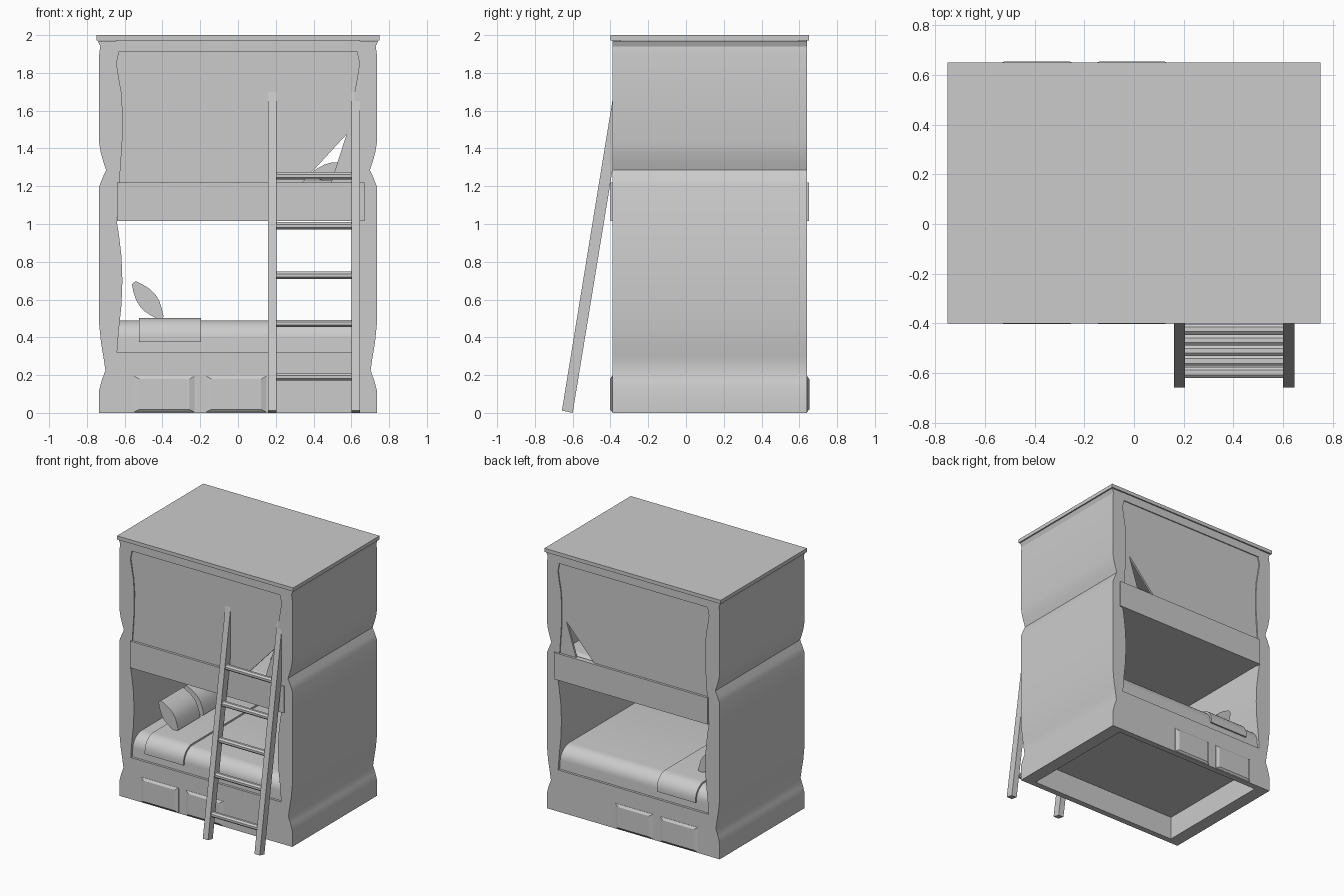
import bpy, bmesh, math
from mathutils import Matrix, Vector

if "Cube" in bpy.data.objects:
    bpy.data.objects.remove(bpy.data.objects["Cube"])

Y0, Y1 = -0.39, 0.64          # body front and back
YC = (Y0 + Y1) / 2


def finish(name, bm, smooth=False):
    bmesh.ops.recalc_face_normals(bm, faces=bm.faces[:])
    me = bpy.data.meshes.new(name)
    bm.to_mesh(me)
    bm.free()
    ob = bpy.data.objects.new(name, me)
    bpy.context.collection.objects.link(ob)
    if smooth:
        bpy.ops.object.select_all(action='DESELECT')
        ob.select_set(True)
        bpy.context.view_layer.objects.active = ob
        bpy.ops.object.shade_smooth_by_angle(angle=math.radians(30))
    return ob


def prism(name, pts, axis, a, b, smooth=False):
    """Extrude a 2D outline: axis 'y' takes (x, z) points, axis 'x' takes (y, z)."""
    bm = bmesh.new()
    place = (lambda p, d: (p[0], d, p[1])) if axis == 'y' else (lambda p, d: (d, p[0], p[1]))
    face = bm.faces.new([bm.verts.new(place(p, a)) for p in pts])
    ext = bmesh.ops.extrude_face_region(bm, geom=[face])
    move = Vector((0, b - a, 0)) if axis == 'y' else Vector((b - a, 0, 0))
    bmesh.ops.translate(bm, verts=[v for v in ext['geom'] if isinstance(v, bmesh.types.BMVert)], vec=move)
    return finish(name, bm, smooth)


def box(name, x0, x1, y0, y1, z0, z1):
    return prism(name, [(x0, z0), (x1, z0), (x1, z1), (x0, z1)], 'y', y0, y1)


def both_faces(name, fn):
    """Build a part at the front and its mirror at the back."""
    fn("front_" + name, lambda y: y)
    fn("back_" + name, lambda y: 2 * YC - y)


def rounded(y0, y1, z0, z1, r, n=8):
    """Bed cross-section, rounded along both top edges."""
    arc = lambda c, s: [(c + r * math.cos(s + i * math.pi / 2 / n), z1 - r + r * math.sin(s + i * math.pi / 2 / n))
                        for i in range(n + 1)]
    return [(y0, z0), (y1, z0)] + arc(y1 - r, 0) + arc(y0 + r, math.pi / 2)


# wavy side walls
outer = [(.735, 0), (.735, .12), (.722, .17), (.702, .225), (.713, .30), (.725, .37), (.735, .47),
         (.735, 1.20), (.719, 1.24), (.698, 1.286), (.713, 1.33), (.727, 1.38), (.735, 1.43),
         (.735, 1.90), (.729, 1.94), (.742, 1.97)]
inner = [(.632, 1.97), (.632, 1.90), (.643, 1.85), (.632, 1.78), (.618, 1.70), (.611, 1.60), (.612, 1.45),
         (.622, 1.30), (.635, 1.12), (.643, 1.02), (.630, .94), (.617, .83), (.612, .70), (.617, .57),
         (.632, .43), (.64, .32), (.635, 0)]
for side, s in (("left", -1), ("right", 1)):
    prism(side + "_wall", [(s * x, z) for x, z in outer + inner], 'y', Y0, Y1, True)

# roof board
box("roof", -.75, .75, -.40, .65, 1.972, 2.0)

# lower skirt, header and guard rail, front and back
both_faces("skirt", lambda n, f: box(n, -.645, .645, f(Y0), f(Y0 + .045), 0, .32))
both_faces("header", lambda n, f: box(n, -.645, .645, f(Y0), f(Y0 + .045), 1.91, 1.975))
both_faces("guard_rail", lambda n, f: box(n, -.64, .67, f(-.40), f(-.36), 1.015, 1.22))

# curtains with a narrow open slit
curtain = [(-.65, 1.15), (.276, 1.15), (.575, 1.475), (.47, 1.15), (.65, 1.15), (.65, 1.93), (-.65, 1.93)]
both_faces("curtain", lambda n, f: prism(n, curtain, 'y', f(-.382), f(-.367)))


# bevelled drawer fronts
def drawer(name, f, x0, x1):
    bm = bmesh.new()
    rings = []
    for y, d in ((-.385, 0), (-.392, 0), (-.403, .028)):
        rings.append([bm.verts.new((x, f(y), z)) for x, z in
                      ((x0 + d, .005 + d * .5), (x1 - d, .005 + d * .5), (x1 - d, .195 - d * .6), (x0 + d, .195 - d * .6))])
    for a, b in zip(rings, rings[1:]):
        for i in range(4):
            bm.faces.new((a[i], a[(i + 1) % 4], b[(i + 1) % 4], b[i]))
    bm.faces.new(rings[0])
    bm.faces.new(rings[-1])
    finish(name, bm)


for i, (x0, x1) in enumerate(((-.55, -.23), (-.168, .15))):
    both_faces("drawer_%d" % i, lambda n, f: drawer(n, f, x0, x1))

# mattresses and folded sheet
prism("lower_mattress", rounded(-.372, .622, .18, .49, .10), 'x', -.64, .64, True)
prism("folded_sheet", rounded(-.384, .634, .375, .503, .105), 'x', -.525, -.195, True)
box("upper_deck", -.64, .64, -.37, .62, 1.02, 1.10)
prism("upper_mattress", rounded(-.36, .61, 1.10, 1.23, .05), 'x', -.63, .63, True)


# lens-shaped pillows
def pillow(name, cx, cy, cz, half, thick, tilt, width=.27):
    n = 6
    top = [(-half + 2 * half * i / n, thick * (.25 + .75 * math.sin(math.pi * i / n))) for i in range(n + 1)]
    pts = top + [(x, -z) for x, z in reversed(top)]
    ob = prism(name, pts, 'y', -width / 2, width / 2, True)
    ob.matrix_world = Matrix.Translation((cx, cy, cz)) @ Matrix.Rotation(tilt, 4, 'Y')


for i, y in enumerate((-.03, .28)):
    pillow("lower_pillow_%d" % i, -.478, y, .595, .12, .052, math.radians(52))
    pillow("upper_pillow_%d" % i, .50, y, 1.275, .11, .05, math.radians(-8))

# leaning ladder
slope = .163
for side, x in (("left", .16), ("right", .60)):
    z0, z1 = .012, 1.72
    prism("ladder_rail_" + side,
          [(-.657, z0), (-.60, 0), (-.60 + slope * z1, z1 - .01), (-.657 + slope * (z1 - z0), z1)],
          'x', x, x + .045)
for i, z in enumerate((.19, .473, .728, .99, 1.255)):
    y = -.628 + slope * z
    ring = [(y + .024 * math.cos(math.pi * (k + .5) / 4), z + .021 * math.sin(math.pi * (k + .5) / 4)) for k in range(8)]
    prism("ladder_rung_%d" % i, ring, 'x', .195, .61)
